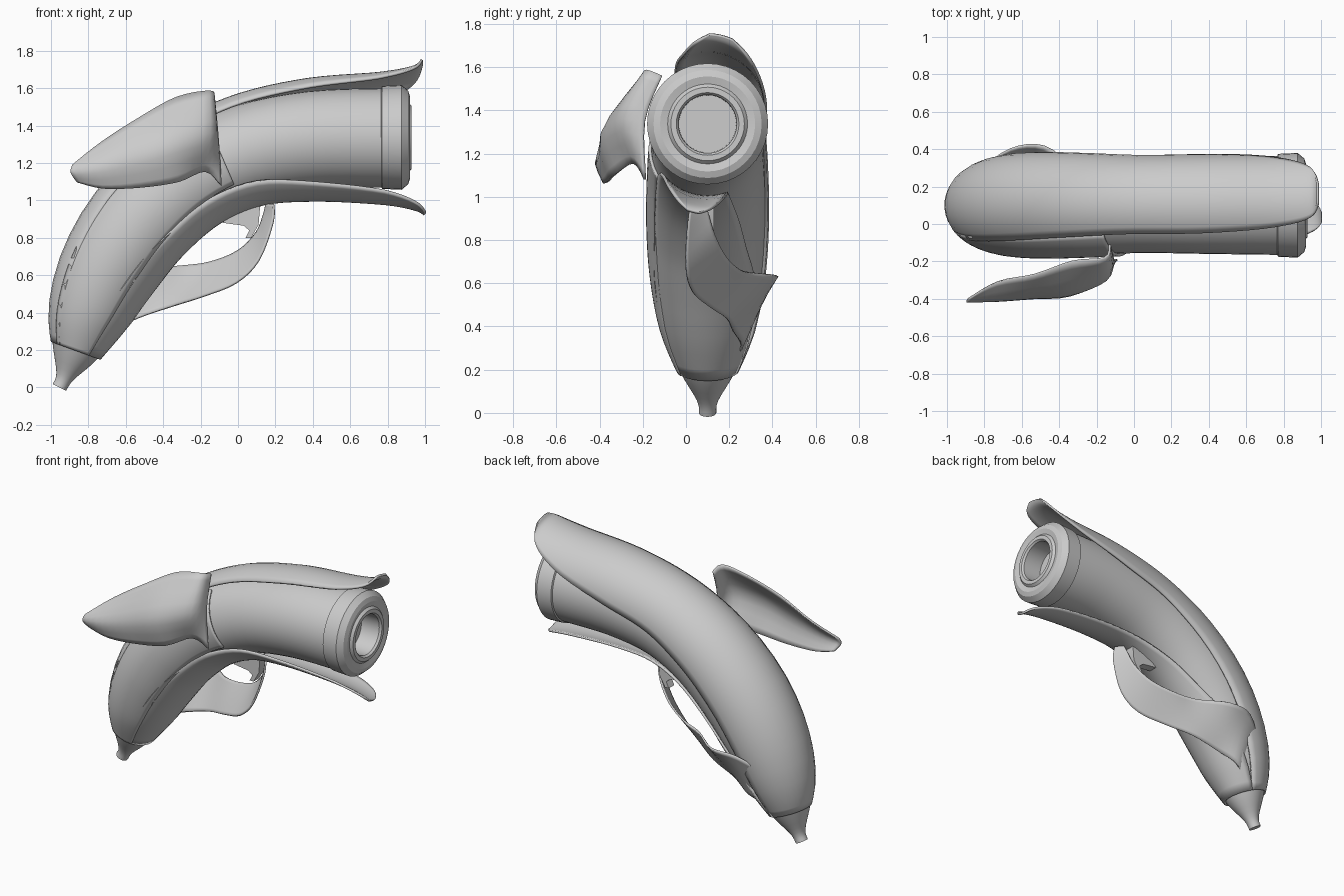
import bpy, bmesh, math
from mathutils import Vector

if "Cube" in bpy.data.objects:
    bpy.data.objects.remove(bpy.data.objects["Cube"], do_unlink=True)

grey = bpy.data.materials.new("plain grey")
grey.use_nodes = True
GREY = (0.6, 0.6, 0.6, 1)
grey.diffuse_color = GREY
grey.node_tree.nodes["Principled BSDF"].inputs["Base Color"].default_value = GREY

MID_Y = 0.1

# Spine of the curved body: x, z, radius
SPINE = [(-.955, .0, .04), (-.925, .06, .05), (-.87, .2, .13), (-.8, .4, .21),
         (-.68, .65, .255), (-.5, .9, .27), (-.25, 1.12, .265), (.05, 1.26, .255),
         (.4, 1.325, .26), (.78, 1.335, .265), (1.0, 1.335, .265)]


def spline(pts, u):
    """Smooth interpolation through equally spaced tuples."""
    last = len(pts) - 1
    i = min(int(u), last - 1)
    t = u - i
    a, b, c, d = (pts[max(0, min(last, k))] for k in range(i - 1, i + 3))
    return [q + .5 * t * (r - p + t * (2*p - 5*q + 4*r - s + t * (3*(q - r) + s - p)))
            for p, q, r, s in zip(a, b, c, d)]


def frame(u):
    x, z, r = spline(SPINE, u)
    a, b = spline(SPINE, max(u - .05, 0)), spline(SPINE, min(u + .05, len(SPINE) - 1))
    tangent = Vector((b[0] - a[0], 0, b[1] - a[1])).normalized()
    normal = Vector((-tangent.z, 0, tangent.x))
    return Vector((x, MID_Y, z)), normal, r


def ring_point(u, degrees, grow=0.0, lift=0.0):
    centre, normal, r = frame(u)
    a = math.radians(degrees)
    return centre + normal * lift + (r + grow) * (normal * math.cos(a) + Vector((0, math.sin(a), 0)))


def make(name, rows, closed=False, caps=False, thickness=0.0, angle=35):
    bm = bmesh.new()
    grid = [[bm.verts.new(p) for p in row] for row in rows]
    n = len(grid[0])
    for low, high in zip(grid, grid[1:]):
        for j in range(n if closed else n - 1):
            k = (j + 1) % n
            bm.faces.new((low[j], low[k], high[k], high[j]))
    if caps:
        bm.faces.new(grid[0])
        bm.faces.new(grid[-1])
    bmesh.ops.remove_doubles(bm, verts=bm.verts, dist=.0002)
    bmesh.ops.recalc_face_normals(bm, faces=bm.faces)
    mesh = bpy.data.meshes.new(name)
    bm.to_mesh(mesh)
    bm.free()
    obj = bpy.data.objects.new(name, mesh)
    bpy.context.collection.objects.link(obj)
    mesh.materials.append(grey)
    bpy.ops.object.select_all(action='DESELECT')
    obj.select_set(True)
    bpy.context.view_layer.objects.active = obj
    bpy.ops.object.shade_smooth_by_angle(angle=math.radians(angle))
    if thickness:
        mod = obj.modifiers.new("thickness", 'SOLIDIFY')
        mod.thickness = thickness
        mod.offset = 0
    return obj


def peel(name, keys, steps=40, across=14):
    """Curved sheet hugging the body; keys are (u, first angle, last angle, lift)."""
    rows = []
    for s in range(steps + 1):
        u, a, b, lift = spline(keys, s * (len(keys) - 1) / steps)
        rows.append([ring_point(u, a + (b - a) * j / across, .008, lift) for j in range(across + 1)])
    return make(name, rows, thickness=.014)


def sheet(name, keys, along=4, across=8):
    """Free sheet lofted through rows of points."""
    flat = [[c for p in row for c in p] for row in keys]
    rows = []
    for s in range((len(flat) - 1) * along + 1):
        f = spline(flat, s / along)
        pts = [f[k:k + 3] for k in range(0, len(f), 3)]
        rows.append([spline(pts, j * (len(pts) - 1) / across) for j in range(across + 1)])
    return make(name, rows, thickness=.012)


# Curved body
SIDES = 40
make("body", [[ring_point(.25 * s, 360 * j / SIDES) for j in range(SIDES)]
              for s in range(37)], closed=True, caps=True)

# Muzzle collar with stepped rim and bore: x, radius
MUZZLE = [(.76, .25), (.77, .275), (.875, .28), (.91, .25), (.92, .22), (.912, .185),
          (.928, .17), (.928, .145), (.915, .135), (.6, .13), (.6, .0001)]
make("muzzle", [[(x, MID_Y + r * math.sin(math.tau * j / SIDES),
                  1.337 + r * math.cos(math.tau * j / SIDES)) for j in range(SIDES)]
                for x, r in MUZZLE], closed=True, angle=25)

# Peel strips lying along the body
peel("top_peel", [(2, -50, 110, -.006), (4, -45, 105, .003), (6, -38, 100, .02), (7, -35, 95, .042),
                  (8, -33, 88, .056), (9, -24, 66, .075), (9.65, -13, 46, .11), (9.85, 2, 25, .145)])
peel("lower_peel", [(2, 110, 250, 0), (4, 125, 245, 0), (5, 140, 240, 0), (6, 150, 240, -.01),
                    (7, 157, 239, -.03), (8, 160, 230, -.058), (9, 165, 222, -.08),
                    (9.75, 176, 210, -.115), (10, 188, 200, -.14)])
peel("side_peel", [(2, 240, 320, -.006), (4, 236, 322, 0), (5.5, 238, 322, 0), (6.6, 238, 325, .005)])

# Side peel folded back on itself, rows of top, middle, bottom
sheet("folded_peel", [
    [(-.13, -.11, 1.56), (-.11, -.19, 1.35), (-.09, -.19, 1.08)],
    [(-.155, -.18, 1.585), (-.15, -.3, 1.36), (-.18, -.24, 1.155)],
    [(-.33, -.2, 1.55), (-.35, -.38, 1.31), (-.32, -.33, 1.1)],
    [(-.53, -.27, 1.44), (-.55, -.395, 1.24), (-.52, -.36, 1.07)],
    [(-.73, -.31, 1.31), (-.75, -.41, 1.18), (-.72, -.38, 1.065)],
    [(-.885, -.4, 1.19), (-.895, -.415, 1.15), (-.86, -.385, 1.1)]])

# Back peel curling under the body as a guard, rows of upper and lower edge
sheet("guard_peel", [
    [(-.82, .29, .5), (-.74, .22, .26)],
    [(-.66, .4, .62), (-.66, .26, .31)],
    [(-.48, .415, .635), (-.53, .22, .375)],
    [(-.3, .29, .65), (-.35, .19, .435)],
    [(-.15, .24, .67), (-.18, .11, .49)],
    [(0, .18, .73), (-.01, .03, .56)],
    [(.1, .13, .83), (.11, 0, .68)],
    [(.14, .1, .93), (.185, .01, .88)],
    [(.15, .08, .98), (.19, .03, .98)]])

# Trigger hook
TRIGGER = [(-.08, .88), (.03, .865), (.06, .84), (.04, .8), (.07, .8), (.11, .87), (.12, .99), (-.02, .99)]
make("trigger", [[(x, MID_Y + side, z) for x, z in TRIGGER] for side in (-.03, .03)], closed=True, caps=True)
